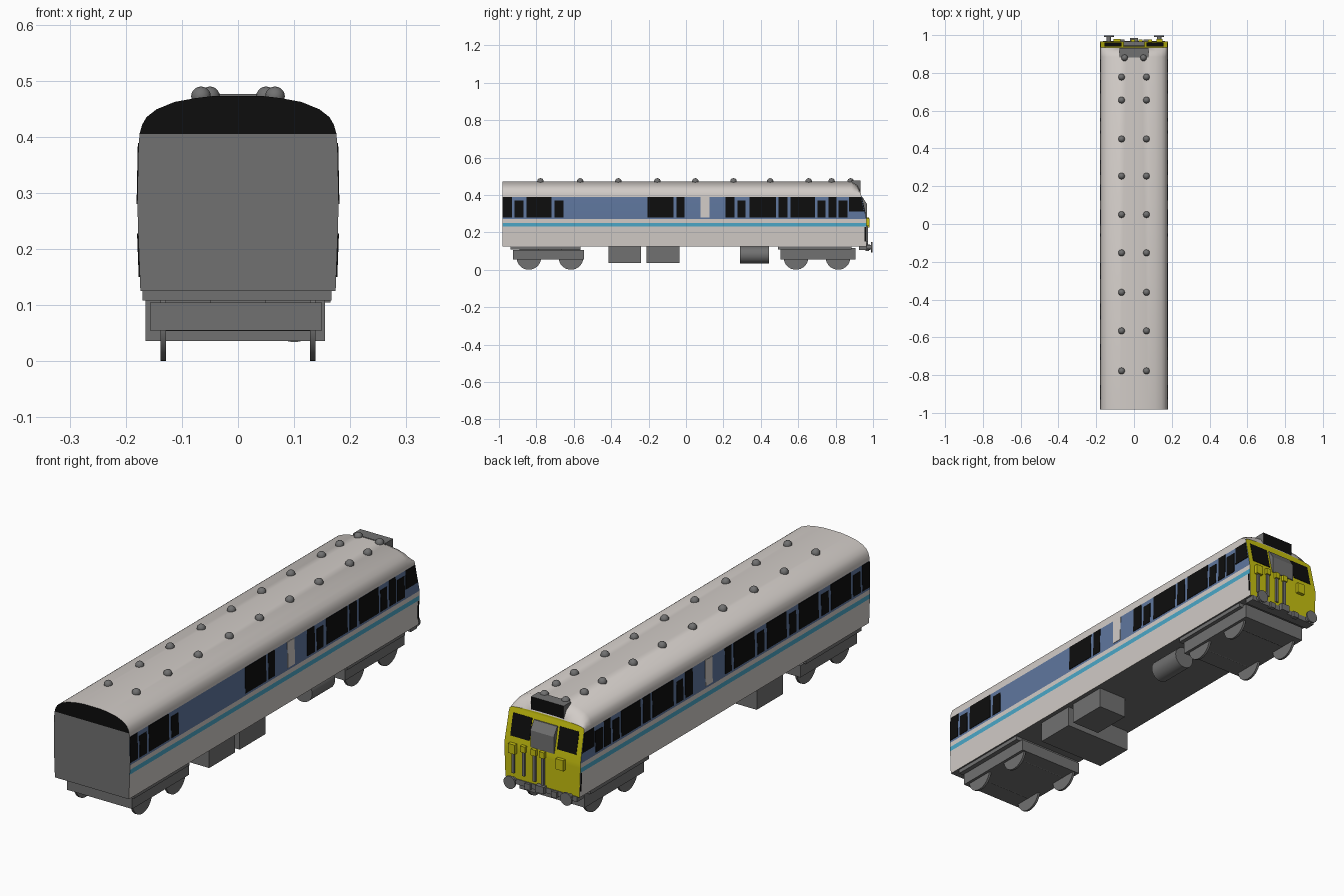
import bpy, bmesh, math
from mathutils import Vector, Matrix

if "Cube" in bpy.data.objects:
    bpy.data.objects.remove(bpy.data.objects["Cube"])

def mat(name, r, g, b):
    m = bpy.data.materials.new(name)
    m.diffuse_color = (r, g, b, 1)
    m.use_nodes = True
    m.node_tree.nodes["Principled BSDF"].inputs["Base Color"].default_value = m.diffuse_color
    return m

WHITE = mat("off_white", .64, .60, .57)
BLUE = mat("slate_blue", .115, .185, .345)
CYAN = mat("cyan", .07, .39, .58)
BLACK = mat("black", .004, .004, .004)
GREY = mat("grey", .165, .165, .165)
YELLOW = mat("yellow", .57, .53, .005)

def finish(name, bm, mats, smooth=False):
    bmesh.ops.recalc_face_normals(bm, faces=bm.faces)
    me = bpy.data.meshes.new(name)
    bm.to_mesh(me)
    bm.free()
    ob = bpy.data.objects.new(name, me)
    bpy.context.collection.objects.link(ob)
    for m in mats:
        me.materials.append(m)
    if smooth:
        bpy.ops.object.select_all(action='DESELECT')
        ob.select_set(True)
        bpy.context.view_layer.objects.active = ob
        bpy.ops.object.shade_smooth_by_angle(angle=math.radians(30))
    return ob

def add_box(bm, x0, x1, y0, y1, z0, z1):
    m = Matrix.Translation(((x0 + x1) / 2, (y0 + y1) / 2, (z0 + z1) / 2)) @ \
        Matrix.Diagonal((x1 - x0, y1 - y0, z1 - z0, 1))
    bmesh.ops.create_cube(bm, size=1, matrix=m)

def boxes(name, specs, m):
    bm = bmesh.new()
    for s in specs:
        add_box(bm, *s)
    return finish(name, bm, [m])

def cylinders(name, specs, m, seg=24):
    """specs: (centre, radius, length, axis)"""
    bm = bmesh.new()
    rots = {'X': Matrix.Rotation(math.pi / 2, 4, 'Y'), 'Y': Matrix.Rotation(math.pi / 2, 4, 'X'), 'Z': Matrix()}
    for c, r, l, ax in specs:
        bmesh.ops.create_cone(bm, cap_ends=True, segments=seg, radius1=r, radius2=r, depth=l,
                              matrix=Matrix.Translation(c) @ rots[ax])
    return finish(name, bm, [m], True)

def plates(name, quads, m, t=.002):
    """thin plates straddling the surface quads"""
    bm = bmesh.new()
    for q in quads:
        q = [Vector(p) for p in q]
        n = (q[1] - q[0]).cross(q[2] - q[0]).normalized() * t
        a = [bm.verts.new(p - n) for p in q]
        b = [bm.verts.new(p + n) for p in q]
        bm.faces.new(a)
        bm.faces.new(b)
        for i in range(4):
            j = (i + 1) % 4
            bm.faces.new((a[i], a[j], b[j], b[i]))
    return finish(name, bm, [m])

# ---- body shell: half profile lofted along y, raked cab end and domed cab roof
PROFILE = [(.174, .125), (.178, .23), (.1785, .25), (.179, .27), (.1765, .39), (.1755, .405), (.171, .421),
           (.163, .435), (.145, .449), (.113, .462), (.075, .469), (.04, .473)]
BANDS = [WHITE, CYAN, WHITE, BLUE] + [WHITE] * 8
MATS = [WHITE, BLUE, CYAN, BLACK, GREY, YELLOW]

def front_y(z):
    return .965 - max(0, min(z, .41) - .27) * .22

def station(y, roof):
    rows = []
    for x, z in PROFILE:
        z2 = z if z <= .405 else .405 + (z - .405) * roof
        yy = front_y(z2) if y is None else y
        rows.append([(s * x, yy, z2) for s in (1, -1)])
    return rows

bm = bmesh.new()
rings = [[[bm.verts.new(p) for p in row] for row in station(y, r)]
         for y, r in ((-.982, 1), (.885, 1), (.915, .72), (None, .2))]
def face(vs, m):
    bm.faces.new(vs).material_index = MATS.index(m)
N = len(PROFILE)
for a, b in zip(rings, rings[1:]):
    for i in range(N - 1):
        for s in (0, 1):
            face((a[i][s], a[i + 1][s], b[i + 1][s], b[i][s]), BANDS[i])
    face((a[-1][0], a[-1][1], b[-1][1], b[-1][0]), WHITE)
    face((a[0][0], a[0][1], b[0][1], b[0][0]), GREY)
for i in range(N - 1):
    for ring, m in ((rings[0], GREY if i < 5 else BLACK), (rings[-1], YELLOW)):
        face((ring[i][0], ring[i][1], ring[i + 1][1], ring[i + 1][0]), m)
finish("body_shell", bm, MATS, True)

# ---- side windows and doors
def side_x(z):
    for (x0, z0), (x1, z1) in zip(PROFILE, PROFILE[1:]):
        if z0 <= z <= z1:
            return x0 + (x1 - x0) * (z - z0) / (z1 - z0)

def side_quad(s, y0, y1, z0, z1, y1_top=None):
    a, b = s * side_x(z0), s * side_x(z1)
    return [(a, y0, z0), (a, y1, z0), (b, y1 if y1_top is None else y1_top, z1), (b, y0, z1)]

TALL = [(-.98, -.93), (-.853, -.72), (-.206, -.067), (-.05, -.008), (.21, .26), (.34, .48),
        (.495, .543), (.56, .69), (.762, .805)]
SHORT = [(-.917, -.869), (-.703, -.655), (.275, .318), (.703, .746), (.815, .864)]
LEFT_TALL = [(-.635, -.505), (-.42, -.29)]
LEFT_SHORT = [(-.485, -.44), (-.27, -.225)]
for s, side in ((1, "right"), (-1, "left")):
    tall = TALL + (LEFT_TALL if s < 0 else [])
    short = SHORT + (LEFT_SHORT if s < 0 else [])
    quads = [side_quad(s, a, b, .28, .389) for a, b in tall]
    quads += [side_quad(s, a, b, .28, .37) for a, b in short]
    quads.append(side_quad(s, .872, .952, .31, .389, .936))
    plates(side + "_windows", quads, BLACK)
    plates(side + "_door_panel", [side_quad(s, .078, .125, .28, .389)], WHITE)
    plates(side + "_cab_handrail", [side_quad(s, .955, .962, .15, .228)], BLACK)

# ---- cab front: windows, centre panel, pipes and boxes
def front_quad(x0, x1, z0, z1):
    return [(x0, front_y(z0), z0), (x1, front_y(z0), z0), (x1, front_y(z1), z1), (x0, front_y(z1), z1)]

plates("cab_windows", [front_quad(.065, .155, .30, .39), front_quad(-.155, -.065, .30, .39)], BLACK)
bm = bmesh.new()
outline = [(.94, .28), (.967, .28), (.967, .352), (.944, .388), (.93, .388)]
ends = [[bm.verts.new((x, y, z)) for y, z in outline] for x in (-.055, .055)]
bm.faces.new(ends[0])
bm.faces.new(ends[1])
for i in range(5):
    j = (i + 1) % 5
    bm.faces.new((ends[0][i], ends[0][j], ends[1][j], ends[1][i]))
finish("cab_centre_panel", bm, [GREY])
boxes("front_pipes", [(x - .006, x + .006, .96, .973, z0, .262)
                      for x, z0 in ((.135, .15), (.085, .15), (.035, .14), (-.005, .13))], GREY)
boxes("front_boxes", [(-.108, -.072, .96, .98, .225, .27), (.12, .152, .96, .98, .235, .275)] +
      [(x - .011, x + .011, .96, .978, .252, .278) for x in (.085, .035, -.005)], YELLOW)

# ---- roof box above the cab, black on its front
ob = boxes("cab_roof_box", [(-.077, .077, .882, .932, .418, .476)], GREY)
ob.data.materials.append(BLACK)
for p in ob.data.polygons:
    p.material_index = int(p.normal.y > .5)

# ---- roof vents
bm = bmesh.new()
for y in (-.778, -.566, -.362, -.153, .05, .254, .45, .656, .778, .88):
    for s in (1, -1):
        x = .05 if y > .8 else .066
        bmesh.ops.create_uvsphere(bm, u_segments=16, v_segments=10, radius=.0175,
                                  matrix=Matrix.Translation((s * x, y, .472)))
finish("roof_vents", bm, [GREY], True)

# ---- buffers, beam and coupler
cylinders("buffers", [((s * .133, .975, .12), .012, .04, 'Y') for s in (1, -1)] +
          [((s * .133, .994, .12), .027, .008, 'Y') for s in (1, -1)], GREY)
boxes("buffer_beam", [(-.165, .165, .925, .968, .105, .127), (-.02, .02, .96, .985, .105, .135),
                      (-.075, -.05, .96, .978, .1, .125), (.05, .075, .96, .978, .1, .125)], GREY)

# ---- bogies
for name, y0, y1, ztop, axles in (("front", -.925, -.545, .105, (-.84, -.615)),
                                  ("rear", .505, .905, .116, (.588, .813))):
    boxes(name + "_bogie_frame", [(-.157, .15, y0, y1, .055, ztop)], GREY)
    boxes(name + "_bogie_mount", [(-.17, .167, y0 - .012, y1 - .02, .108, .126),
                                  (-.05, .05, y0 + .1, y1 - .1, .1, .126)], GREY)
    cylinders(name + "_bogie_wheels", [((s * .133, y, .066), .066, .01, 'X') for y in axles for s in (1, -1)], GREY, 32)
    cylinders(name + "_bogie_axles", [((0, y, .066), .012, .26, 'X') for y in axles], GREY, 12)

# ---- underfloor equipment
boxes("underfloor_boxes", [(-.165, .155, -.415, -.24, .036, .126), (.02, .155, -.21, -.035, .036, .126)], GREY)
cylinders("underfloor_tank", [((.1, .367, .08), .046, .155, 'Y')], GREY, 32)
